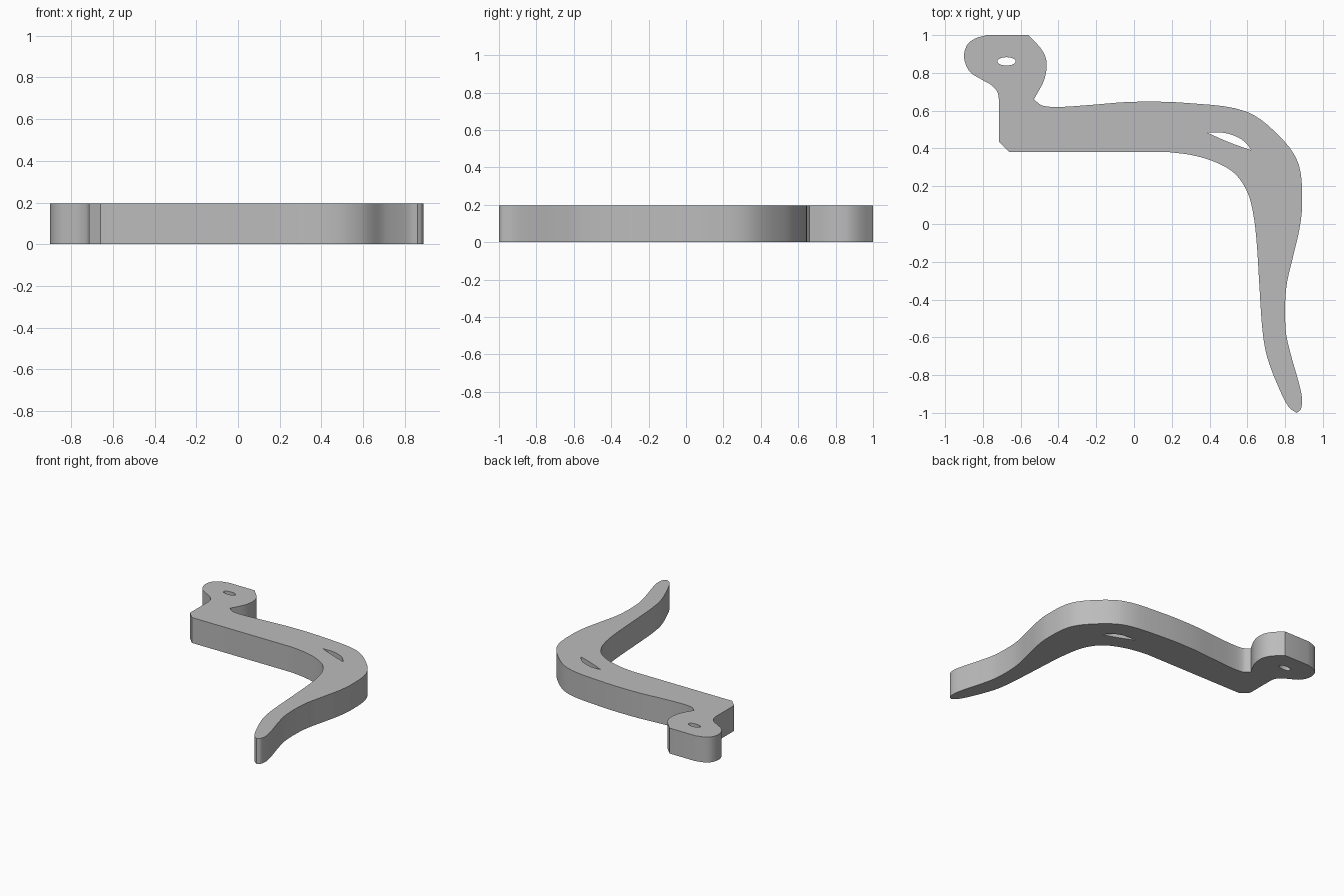
import bpy
import bmesh
from math import cos, sin, tau
from mathutils import Vector

default_cube = bpy.data.objects.get("Cube")
if default_cube:
    bpy.data.objects.remove(default_cube, do_unlink=True)

THICKNESS = 0.196


def smooth_run(points, steps=5):
    """Centripetal-like smooth path through points, end points stay as corners."""
    pts = [Vector(p) for p in points]
    if len(pts) == 2:
        return pts[:1]
    pts = [2 * pts[0] - pts[1]] + pts + [2 * pts[-1] - pts[-2]]
    path = []
    for a, b, c, d in zip(pts, pts[1:], pts[2:], pts[3:]):
        span = (c - b).length
        # tangents weighted by chord length avoid overshoot on uneven spacing
        tan_b = (c - a) * span / ((b - a).length + span)
        tan_c = (d - b) * span / ((d - c).length + span)
        for i in range(steps):
            t = i / steps
            path.append(b * (2 * t**3 - 3 * t**2 + 1) + tan_b * (t**3 - 2 * t**2 + t)
                        + c * (3 * t**2 - 2 * t**3) + tan_c * (t**3 - t**2))
    return path


def closed_outline(runs):
    """Join runs that each begin where the previous one ends."""
    return [p for run in runs for p in smooth_run(run)]


def add_loop(curve, points):
    spline = curve.splines.new('POLY')
    spline.points.add(len(points) - 1)
    for target, p in zip(spline.points, points):
        target.co = (p[0], p[1], 0, 1)
    spline.use_cyclic_u = True


# Outline runs, clockwise from the flat top of the eyelet end
eyelet_right = [(-.56, 1), (-.49, .925), (-.463, .86), (-.475, .765), (-.53, .66)]
outer_edge = [
    (-.53, .66), (-.485, .627), (-.39, .62), (-.235, .63), (0, .647), (.29, .64),
    (.595, .595), (.775, .46), (.872, .315), (.89, .1), (.875, -.03), (.845, -.16),
    (.805, -.345), (.803, -.56), (.83, -.69), (.875, -.85), (.89, -.93),
    (.882, -.983), (.86, -1)]
inner_edge = [
    (.86, -1), (.82, -.97), (.77, -.875), (.705, -.705), (.68, -.56), (.665, -.345),
    (.648, -.08), (.627, .077), (.595, .18), (.53, .27), (.425, .33), (.305, .365),
    (.19, .38)]
straight_edge = [(.19, .38), (-.66, .38)]
chamfer = [(-.66, .38), (-.715, .435)]
neck_edge = [(-.715, .435), (-.715, .66)]
eyelet_left = [
    (-.715, .66), (-.724, .7), (-.755, .735), (-.807, .765), (-.87, .807), (-.9, .88),
    (-.885, .945), (-.845, .98), (-.78, 1)]
flat_top = [(-.78, 1), (-.56, 1)]

# Leaf-shaped slot in the bend
slot_upper = [(.386, .484), (.48, .482), (.558, .455), (.6, .42), (.622, .39)]
slot_lower = [(.622, .39), (.505, .432), (.386, .484)]

# Oval eyelet
eyelet_hole = [(-.675 + .049 * cos(tau * i / 32), .861 + .022 * sin(tau * i / 32))
               for i in range(32)]

# Filled, extruded profile of the lever with its two openings
profile = bpy.data.curves.new("lever_profile", 'CURVE')
profile.dimensions = '2D'
profile.fill_mode = 'BOTH'
profile.extrude = THICKNESS / 2
add_loop(profile, closed_outline([eyelet_right, outer_edge, inner_edge, straight_edge,
                                  chamfer, neck_edge, eyelet_left, flat_top]))
add_loop(profile, closed_outline([slot_upper, slot_lower]))
add_loop(profile, eyelet_hole)

lever = bpy.data.objects.new("curved_lever", profile)
bpy.context.collection.objects.link(lever)
bpy.ops.object.select_all(action='DESELECT')
lever.select_set(True)
bpy.context.view_layer.objects.active = lever
bpy.ops.object.convert(target='MESH')
lever = bpy.context.view_layer.objects.active

# Weld caps to walls and stand the plate on the floor
bm = bmesh.new()
bm.from_mesh(lever.data)
bmesh.ops.remove_doubles(bm, verts=bm.verts, dist=.0001)
bmesh.ops.translate(bm, verts=bm.verts, vec=(0, 0, THICKNESS / 2))
bmesh.ops.recalc_face_normals(bm, faces=bm.faces)
bm.to_mesh(lever.data)
bm.free()
bpy.ops.object.shade_smooth_by_angle(angle=.5)

# Plain grey finish
grey = bpy.data.materials.new("plain_grey")
grey.use_nodes = True
grey.diffuse_color = (.5, .5, .5, 1)
grey.node_tree.nodes["Principled BSDF"].inputs["Base Color"].default_value = (.5, .5, .5, 1)
lever.data.materials.clear()
lever.data.materials.append(grey)
